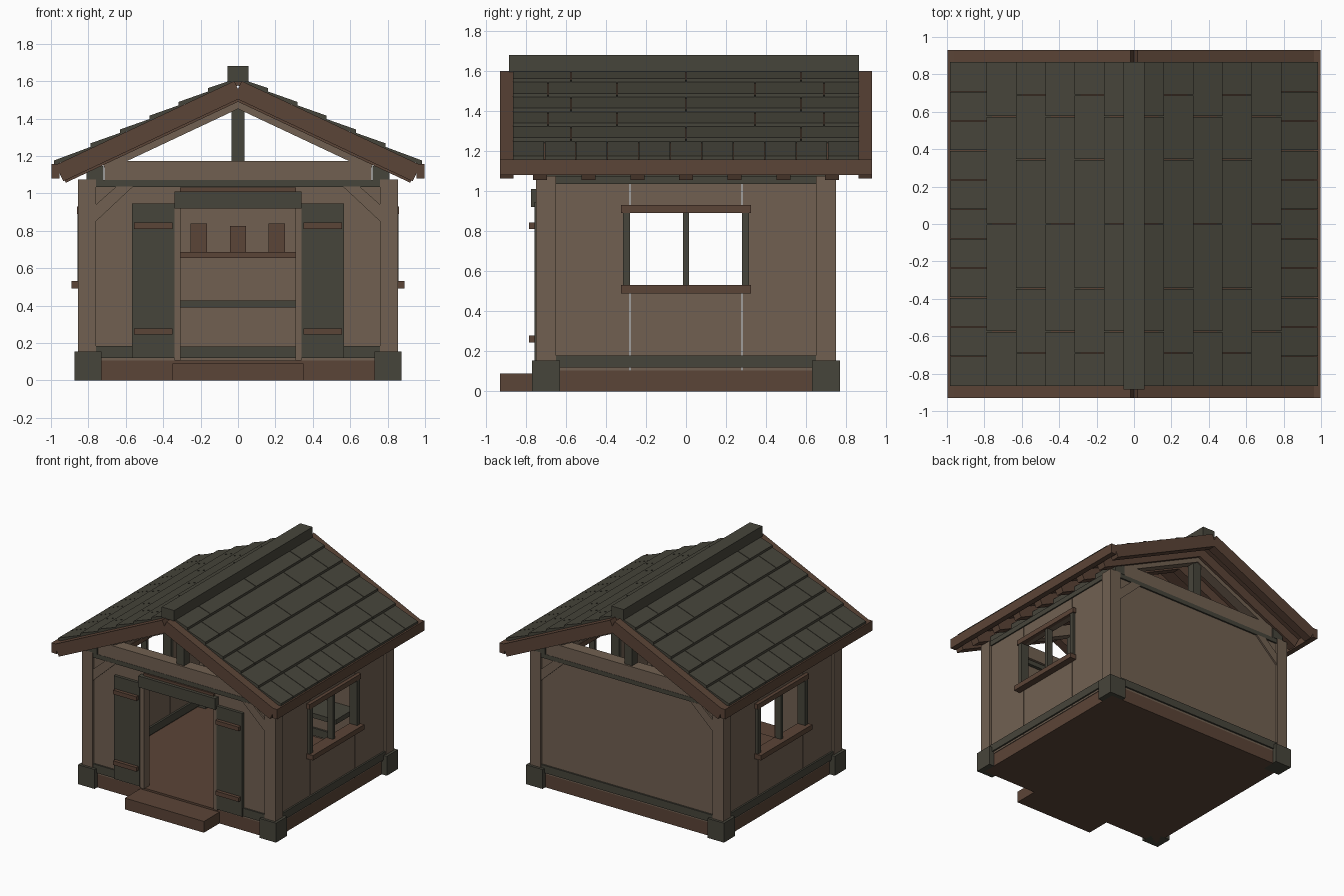
import bpy, math

def material(name, rgb):
    m = bpy.data.materials.new(name)
    m.diffuse_color = (*rgb, 1)
    return m

LIGHT = material("light_wood", (0.165, 0.118, 0.083))
BROWN = material("brown_wood", (0.105, 0.058, 0.038))
DARK = material("dark_wood", (0.062, 0.059, 0.043))
SLOPE = math.atan(0.47)
CA, SA = math.cos(SLOPE), math.sin(SLOPE)

def prism(name, pts, y0, y1, mat):
    """Extrude an x-z outline from y0 to y1."""
    n = len(pts)
    if sum(pts[i][0] * pts[(i + 1) % n][1] - pts[(i + 1) % n][0] * pts[i][1] for i in range(n)) < 0:
        pts = pts[::-1]
    y0, y1 = sorted((y0, y1))
    verts = [(x, y0, z) for x, z in pts] + [(x, y1, z) for x, z in pts]
    faces = [tuple(range(n)), tuple(range(2 * n - 1, n - 1, -1))]
    faces += [(i, i + n, (i + 1) % n + n, (i + 1) % n) for i in range(n)]
    me = bpy.data.meshes.new(name)
    me.from_pydata(verts, [], faces)
    me.materials.append(mat)
    ob = bpy.data.objects.new(name, me)
    bpy.context.collection.objects.link(ob)
    return ob

def box(name, x0, x1, y0, y1, z0, z1, mat):
    return prism(name, [(x0, z0), (x1, z0), (x1, z1), (x0, z1)], y0, y1, mat)

def slope_board(name, s, x0, x1, top, t, y0, y1, mat):
    """Board parallel to the roof; top face follows z = top - 0.47 x."""
    a, b = (x0, top - 0.47 * x0), (x1, top - 0.47 * x1)
    pts = [a, b, (b[0] - t * SA, b[1] - t * CA), (a[0] - t * SA, a[1] - t * CA)]
    prism(name, [(s * x, z) for x, z in pts], y0, y1, mat)

# Base, step
box("floor", -0.83, 0.83, -0.735, 0.735, 0, 0.105, BROWN)
box("step", -0.35, 0.35, -0.93, -0.73, 0, 0.09, BROWN)

# Corner posts and footings
for sx in (-1, 1):
    for sy in (-1, 1):
        box("footing", sx * 0.73, sx * 0.875, sy * 0.63, sy * 0.77, 0, 0.155, DARK)
        box("corner_post", sx * 0.76, sx * 0.855, sy * 0.65, sy * 0.75, 0.15, 1.075, LIGHT)
        brace = [(0.76, 0.85), (0.76, 0.94), (0.65, 1.037), (0.56, 1.037)]
        prism("corner_brace", [(sx * x, z) for x, z in brace], sy * 0.725, sy * 0.748, LIGHT)

# Side walls with windows
for s in (-1, 1):
    for k in (-1, 1):
        box("side_wall", s * 0.795, s * 0.835, k * 0.283, k * 0.655, 0.105, 1.04, LIGHT)
        box("window_stile", s * 0.79, s * 0.858, k * 0.28, k * 0.315, 0.53, 0.89, DARK)
    box("wall_below_window", s * 0.795, s * 0.835, -0.277, 0.277, 0.105, 0.51, LIGHT)
    box("wall_above_window", s * 0.795, s * 0.835, -0.277, 0.277, 0.89, 1.04, LIGHT)
    box("window_mullion", s * 0.80, s * 0.85, -0.014, 0.014, 0.53, 0.89, DARK)
    box("window_head", s * 0.79, s * 0.862, -0.325, 0.325, 0.89, 0.93, BROWN)
    box("window_sill", s * 0.79, s * 0.89, -0.325, 0.325, 0.49, 0.53, BROWN)
    box("side_sill_beam", s * 0.78, s * 0.848, -0.655, 0.655, 0.12, 0.18, DARK)
    box("side_top_beam", s * 0.77, s * 0.845, -0.655, 0.655, 1.035, 1.075, DARK)
    box("wall_plate", s * 0.72, s * 0.81, -0.75, 0.75, 1.07, 1.145, DARK)

# Back wall
box("back_wall", -0.765, 0.765, 0.695, 0.735, 0.105, 1.04, LIGHT)
box("back_sill_beam", -0.765, 0.765, 0.68, 0.748, 0.12, 0.18, DARK)

# Front wall, doorway and open door leaves
box("wall_above_door", -0.31, 0.31, -0.735, -0.695, 0.92, 1.04, LIGHT)
box("door_lintel", -0.34, 0.34, -0.775, -0.70, 0.92, 1.01, DARK)
box("door_header", -0.31, 0.31, -0.75, -0.70, 1.01, 1.03, BROWN)
for s in (-1, 1):
    box("front_wall", s * 0.31, s * 0.765, -0.735, -0.695, 0.105, 1.04, LIGHT)
    box("door_jamb", s * 0.308, s * 0.34, -0.75, -0.68, 0.105, 0.93, LIGHT)
    box("front_sill_beam", s * 0.33, s * 0.765, -0.747, -0.69, 0.12, 0.185, DARK)
    box("door_leaf", s * 0.34, s * 0.568, -0.758, -0.73, 0.12, 0.945, DARK)
    for z in (0.245, 0.81):
        box("door_batten", s * 0.35, s * 0.555, -0.785, -0.755, z, z + 0.033, BROWN)

# Gable trusses
for s in (-1, 1):
    box("gable_top_beam", -0.765, 0.765, s * 0.67, s * 0.747, 1.035, 1.07, DARK)
    box("tie_beam", -0.715, 0.715, s * 0.65, s * 0.745, 1.07, 1.173, LIGHT)
    box("king_post", -0.035, 0.035, s * 0.665, s * 0.73, 1.17, 1.47, DARK)
    for k in (-1, 1):
        slope_board("truss_rafter", k, 0.018, 0.74, 1.54, 0.08, s * 0.66, s * 0.742, LIGHT)

# Shelves and containers on the back wall
box("upper_shelf", -0.55, 0.55, 0.52, 0.70, 0.655, 0.685, BROWN)
box("lower_shelf", -0.55, 0.55, 0.45, 0.70, 0.39, 0.428, DARK)
for x, top in ((-0.21, 0.84), (0, 0.825), (0.207, 0.84)):
    box("shelf_container", x - 0.043, x + 0.043, 0.56, 0.65, 0.68, top, BROWN)

# Roof
for s in (-1, 1):
    slope_board("roof_deck", s, 0.006, 0.965, 1.61, 0.03, -0.86, 0.86, BROWN)
    for i in range(7):
        y = -0.73 + i * 0.2433
        slope_board("rafter", s, 0.015, 0.955, 1.58, 0.082, y - 0.035, y + 0.035, BROWN)
    for k in (-1, 1):
        slope_board("barge_board", s, 0.02, 0.975, 1.61, 0.097, k * 0.862, k * 0.93, BROWN)
    box("eave_fascia", s * 0.955, s * 0.998, -0.93, 0.93, 1.08, 1.158, BROWN)
    # Overlapping shingle courses, narrow at the eave and staggered above
    for c in range(6):
        lo = 0.985 if c == 0 else 0.945 - 0.157 * c
        hi = max(0.945 - 0.157 * (c + 1) - 0.03, 0.0)
        zl, zh = 1.61 - 0.47 * lo, 1.61 - 0.47 * hi
        outline = [(s * lo, zl + 0.002), (s * lo, zl + 0.028), (s * hi, zh + 0.006), (s * hi, zh - 0.008)]
        if c == 0:
            cuts = [-0.865 + 1.73 * j / 11 for j in range(12)]
        elif c % 2:
            cuts = [-0.865, -0.575, 0, 0.575, 0.865]
        else:
            cuts = [-0.865, -0.69, -0.345, 0.345, 0.69, 0.865]
        for a, b in zip(cuts, cuts[1:]):
            prism("shingle", outline, a + 0.002 * (a > -0.86), b - 0.002 * (b < 0.86), DARK)
box("ridge_cap", -0.055, 0.055, -0.885, 0.865, 1.595, 1.68, DARK)
